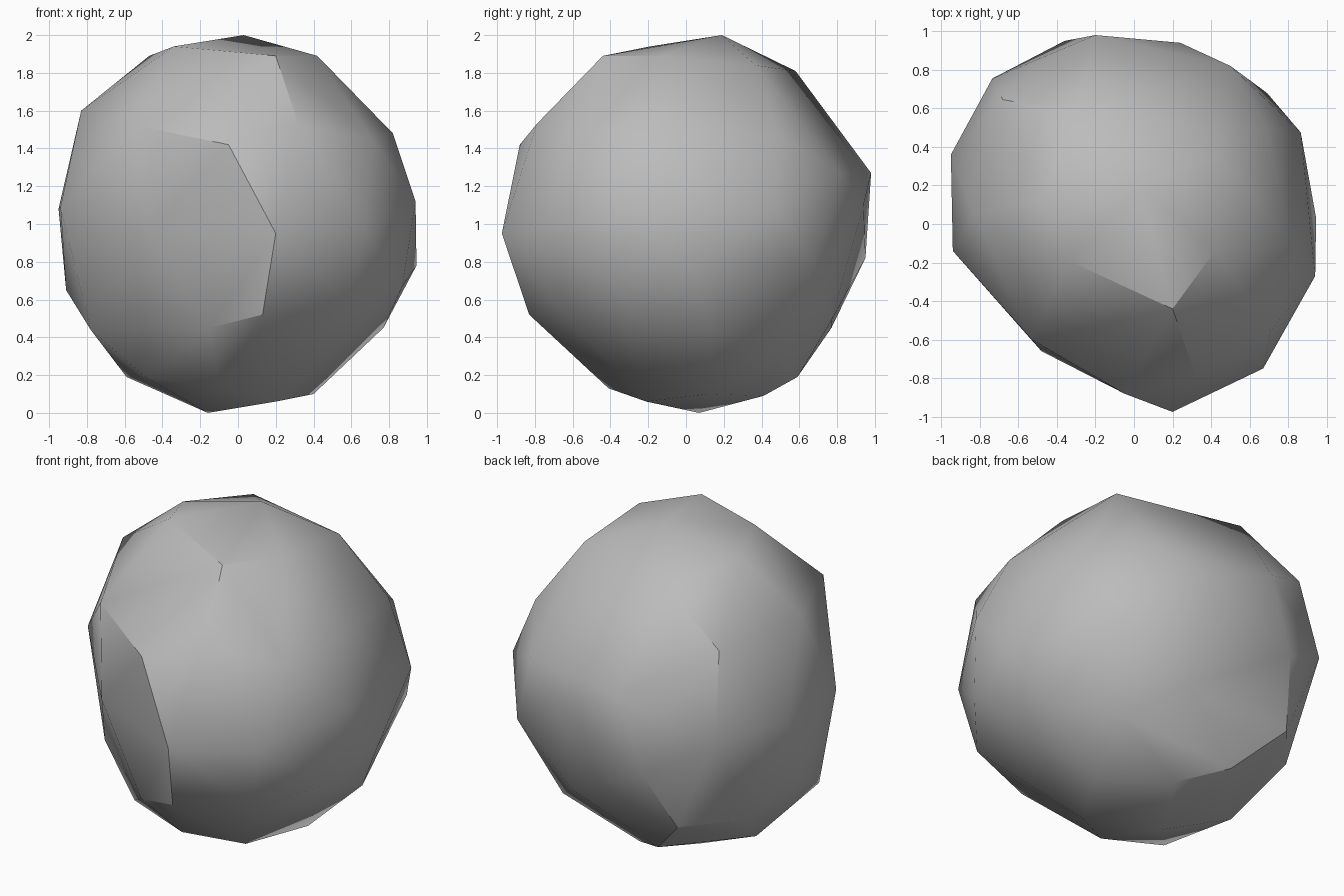
import bpy
import bmesh
import math

# Corner points of the rock, grouped in rings from top to bottom
crown = [(0.03, 0.19, 2.0), (0.42, -0.14, 1.89), (0.20, -0.44, 1.89),
         (-0.34, -0.19, 1.94), (-0.47, 0.13, 1.89), (-0.30, 0.58, 1.81),
         (0.44, 0.37, 1.84)]
shoulder = [(0.82, -0.12, 1.48), (0.71, -0.55, 1.45), (0.32, -0.79, 1.53),
            (-0.05, -0.88, 1.42), (-0.53, -0.60, 1.52), (-0.83, 0.05, 1.60),
            (-0.68, 0.645, 1.56), (-0.20, 0.98, 1.27), (0.50, 0.82, 1.27),
            (0.69, 0.50, 1.46)]
belly = [(0.945, 0.03, 0.78), (0.94, -0.27, 1.12), (0.67, -0.75, 0.97),
         (0.20, -0.975, 0.95), (-0.48, -0.66, 0.95), (-0.94, -0.14, 1.09),
         (-0.95, 0.36, 1.08), (-0.735, 0.755, 1.03), (-0.36, 0.95, 0.82),
         (0.24, 0.94, 1.10), (0.69, 0.68, 0.78), (0.865, 0.475, 1.08)]
flank = [(0.77, 0.13, 0.45), (0.87, -0.37, 0.67), (0.58, -0.69, 0.57),
         (0.13, -0.83, 0.52), (-0.15, -0.74, 0.45), (-0.78, -0.20, 0.44),
         (-0.91, 0.20, 0.65), (-0.72, 0.48, 0.45), (-0.48, 0.77, 0.45),
         (0.24, 0.77, 0.49), (0.50, 0.50, 0.30)]
base = [(-0.16, 0.07, 0.0), (0.40, 0.12, 0.10), (0.20, -0.21, 0.06),
        (-0.10, -0.41, 0.13), (-0.49, -0.32, 0.19), (-0.59, 0.15, 0.19),
        (-0.22, 0.59, 0.19), (0.03, 0.41, 0.09)]

# Wrap the points in a faceted skin
bm = bmesh.new()
for ring in (crown, shoulder, belly, flank, base):
    for point in ring:
        bm.verts.new(point)
hull = bmesh.ops.convex_hull(bm, input=bm.verts[:])
loose = [v for v in bm.verts if not v.link_faces]
bmesh.ops.delete(bm, geom=loose, context='VERTS')
bmesh.ops.recalc_face_normals(bm, faces=bm.faces[:])

mesh = bpy.data.meshes.new("rock")
bm.to_mesh(mesh)
bm.free()
rock = bpy.data.objects.new("rock", mesh)
bpy.context.collection.objects.link(rock)

# Plain grey stone
stone = bpy.data.materials.new("stone_grey")
stone.diffuse_color = (0.5, 0.5, 0.5, 1.0)
mesh.materials.append(stone)

# Soft shading with the sharper ridges kept
bpy.context.view_layer.objects.active = rock
rock.select_set(True)
bpy.ops.object.shade_smooth_by_angle(angle=math.radians(30))
